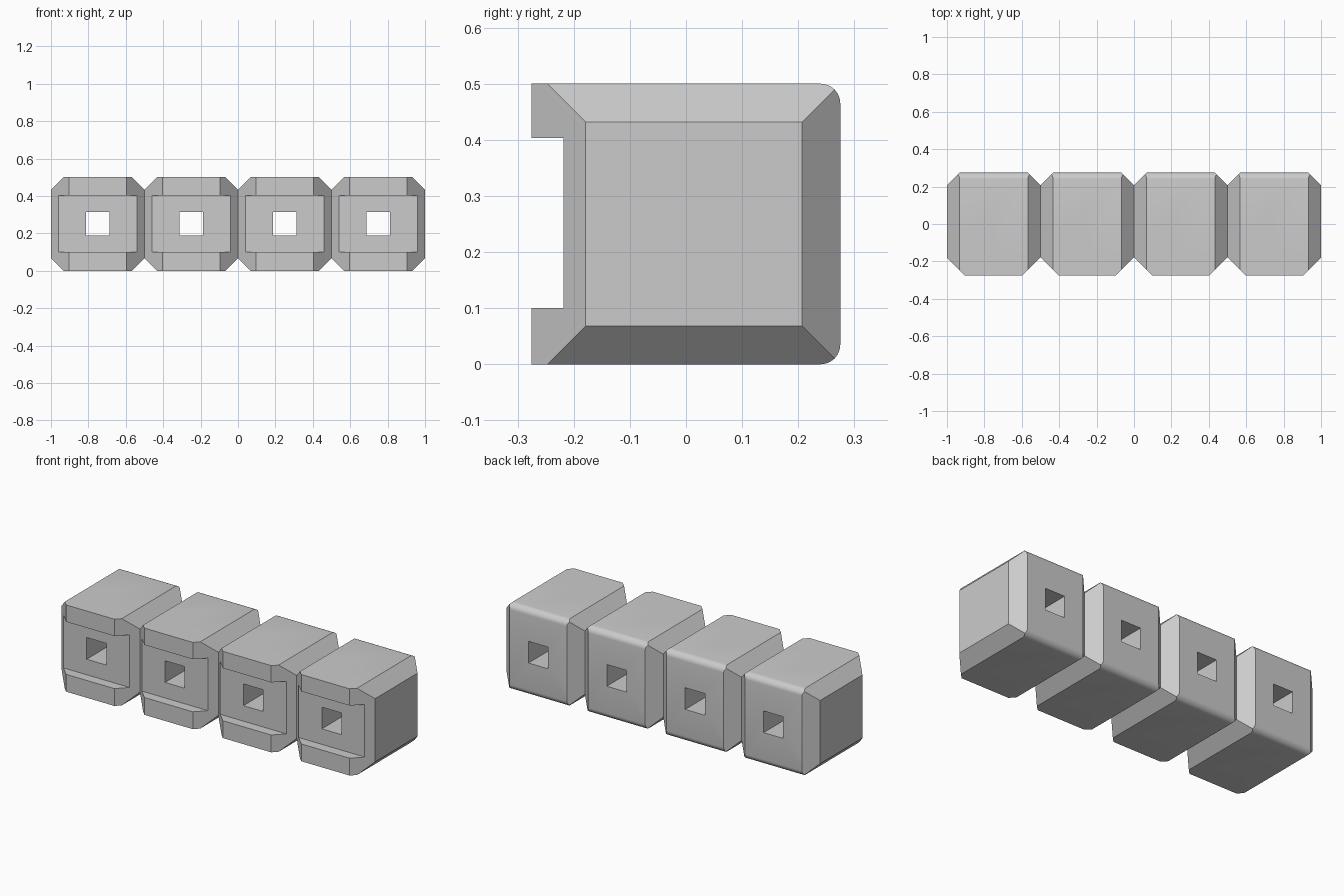
import bpy
import bmesh
import math
from mathutils import Vector

if "Cube" in bpy.data.objects:
    bpy.data.objects.remove(bpy.data.objects["Cube"], do_unlink=True)

PITCH, HALF, DEPTH, TALL = 0.5, 0.25, 0.275, 0.5
CHAMFER, FRONT_CHAMFER, ROUND = 0.068, 0.096, 0.035
SLOT_LOW, SLOT_HIGH, SLOT_Y = 0.1, 0.403, -0.218

grey = bpy.data.materials.new("plain grey")
grey.use_nodes = True
colour = (0.6, 0.6, 0.6, 1)
grey.diffuse_color = colour
grey.node_tree.nodes["Principled BSDF"].inputs["Base Color"].default_value = colour


def prism(name, outline, axis, start, end):
    """Extrude an outline along one axis; the outline uses the other two in order."""
    bm = bmesh.new()
    verts = []
    for point in outline:
        co = list(point)
        co.insert(axis, start)
        verts.append(bm.verts.new(co))
    face = bm.faces.new(verts)
    move = Vector((0, 0, 0))
    move[axis] = end - start
    result = bmesh.ops.extrude_face_region(bm, geom=[face], use_keep_orig=True)
    bmesh.ops.translate(bm, vec=move,
                        verts=[g for g in result["geom"] if isinstance(g, bmesh.types.BMVert)])
    bmesh.ops.recalc_face_normals(bm, faces=bm.faces)
    mesh = bpy.data.meshes.new(name)
    bm.to_mesh(mesh)
    bm.free()
    mesh.materials.append(grey)
    obj = bpy.data.objects.new(name, mesh)
    bpy.context.collection.objects.link(obj)
    return obj


def combine(target, cutter, operation):
    mod = target.modifiers.new("cut", "BOOLEAN")
    mod.object, mod.operation, mod.solver = cutter, operation, "EXACT"
    bpy.context.view_layer.objects.active = target
    bpy.ops.object.modifier_apply(modifier=mod.name)
    bpy.data.objects.remove(cutter, do_unlink=True)


def arc(cy, cz, start):
    """Quarter circle for a rounded back edge."""
    angles = [math.radians(start + 90 * i / 6) for i in range(7)]
    return [(cy + ROUND * math.cos(a), cz + ROUND * math.sin(a)) for a in angles]


# Side profile: slotted front, rounded back edges
profile = [(-DEPTH, 0)]
profile += arc(DEPTH - ROUND, ROUND, -90)
profile += arc(DEPTH - ROUND, TALL - ROUND, 0)
profile += [(-DEPTH, TALL), (-DEPTH, SLOT_HIGH), (SLOT_Y, SLOT_HIGH),
            (SLOT_Y, SLOT_LOW), (-DEPTH, SLOT_LOW)]
housing = prism("housing_1", profile, 0, -HALF, HALF)


def chamfered(low, high, cut_low, cut_high):
    """Octagon across x with separate chamfers at the low and high ends."""
    right = [(HALF - cut_low, low), (HALF, low + cut_low),
             (HALF, high - cut_high), (HALF - cut_high, high)]
    return right + [(-x, v) for x, v in reversed(right)]


# Chamfer the side edges, then cut the square through-hole
combine(housing, prism("plan", chamfered(-DEPTH, DEPTH, FRONT_CHAMFER, CHAMFER),
                       2, -1, 1), "INTERSECT")
combine(housing, prism("elevation", chamfered(0, TALL, CHAMFER, CHAMFER),
                       1, -1, 1), "INTERSECT")
h, mid = 0.0625, 0.252
combine(housing, prism("hole", [(-h, mid - h), (h, mid - h), (h, mid + h), (-h, mid + h)],
                       1, -1, 1), "DIFFERENCE")

# Smooth only the rounded back edges
bpy.ops.object.select_all(action="DESELECT")
housing.select_set(True)
bpy.context.view_layer.objects.active = housing
bpy.ops.object.shade_smooth_by_angle(angle=math.radians(30))

# Row of four joined housings
housing.location.x = -1.5 * PITCH
for i in range(1, 4):
    copy = housing.copy()
    copy.name = f"housing_{i + 1}"
    copy.location.x = (i - 1.5) * PITCH
    bpy.context.collection.objects.link(copy)
